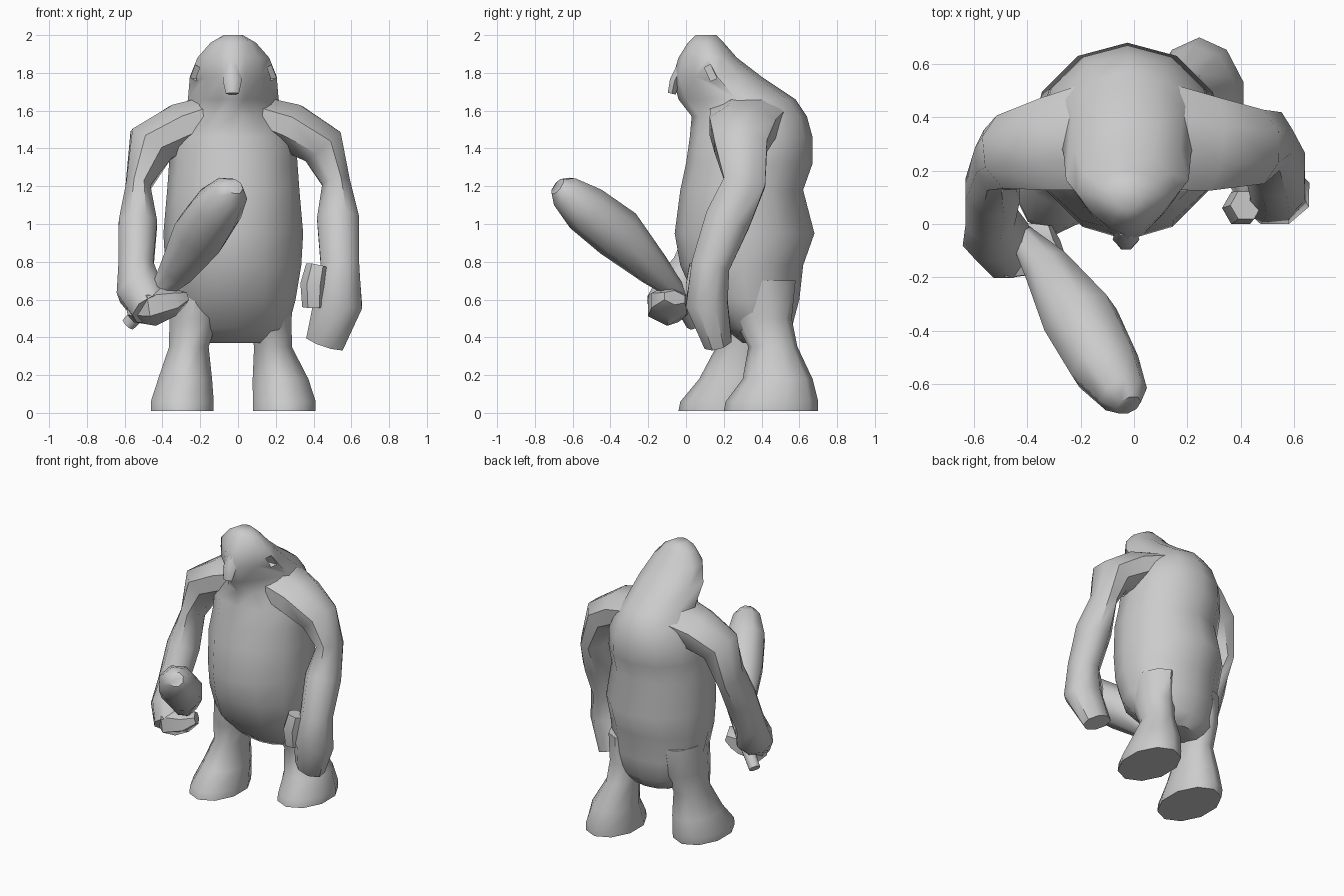
import bpy, bmesh, math
from mathutils import Vector, Euler

if "Cube" in bpy.data.objects:
    bpy.data.objects.remove(bpy.data.objects["Cube"])

grey = bpy.data.materials.new("stone grey")
grey.use_nodes = True
COLOUR = (0.6, 0.6, 0.6, 1)
grey.diffuse_color = COLOUR
grey.node_tree.nodes["Principled BSDF"].inputs["Base Color"].default_value = COLOUR


def loft(name, rings, angle=50):
    """Skin a stack of equal rings and cap both ends."""
    bm = bmesh.new()
    loops = [[bm.verts.new(p) for p in ring] for ring in rings]
    n = len(loops[0])
    for a, b in zip(loops, loops[1:]):
        for i in range(n):
            j = (i + 1) % n
            bm.faces.new((a[i], a[j], b[j], b[i]))
    bm.faces.new(loops[0][::-1])
    bm.faces.new(loops[-1])
    bmesh.ops.recalc_face_normals(bm, faces=bm.faces)
    mesh = bpy.data.meshes.new(name)
    bm.to_mesh(mesh)
    bm.free()
    mesh.materials.append(grey)
    obj = bpy.data.objects.new(name, mesh)
    bpy.context.collection.objects.link(obj)
    bpy.ops.object.select_all(action="DESELECT")
    obj.select_set(True)
    bpy.context.view_layer.objects.active = obj
    bpy.ops.object.shade_smooth_by_angle(angle=math.radians(angle))
    return obj


def slice_ring(z, left, right, front, back, taper=0, n=12):
    """Horizontal oval; taper narrows the front half."""
    cx, hx = (left + right) / 2, (right - left) / 2
    cy, hy = (front + back) / 2, (back - front) / 2
    ring = []
    for i in range(n):
        a = math.tau * i / n
        s, c = math.sin(a), math.cos(a)
        ring.append((cx + hx * s * (1 - taper * max(0, c)), cy - hy * c, z))
    return ring


def tube(name, stations, n=8, angle=50):
    """Loft along a path; each station is x, y, z, depth radius, width radius."""
    pts = [Vector(s[:3]) for s in stations]
    rings = []
    for i, s in enumerate(stations):
        t = (pts[min(i + 1, len(pts) - 1)] - pts[max(i - 1, 0)]).normalized()
        u = Vector((0, 1, 0))
        u = (u - t * t.dot(u)).normalized()
        v = t.cross(u)
        rings.append([pts[i] + u * s[3] * math.cos(math.tau * (k + .5) / n)
                      + v * s[4] * math.sin(math.tau * (k + .5) / n) for k in range(n)])
    return loft(name, rings, angle)


# Hunched torso running up into the head: z, half width, front, back, taper
TRUNK = [
    (0.37, .17, .30, .50, 0), (0.45, .29, .20, .56, 0), (0.60, .33, .05, .60, 0),
    (0.78, .36, -.03, .62, .1), (0.95, .37, -.06, .68, .1), (1.18, .35, -.03, .62, 0),
    (1.32, .34, .00, .67, 0), (1.46, .33, .02, .67, 0), (1.57, .28, .03, .64, .3),
    (1.66, .24, -.04, .58, .6), (1.78, .23, -.07, .40, .55), (1.88, .19, -.04, .27, .4),
    (1.96, .12, .01, .20, .2), (2.00, .05, .05, .16, 0)]
body = loft("body", [slice_ring(z, -.025 - w, -.025 + w, f, b, t)
                     for z, w, f, b, t in TRUNK])

# Slanted eye slots cut into the sides of the head
for side, label in ((-1, "right"), (1, "left")):
    bpy.ops.mesh.primitive_cube_add(size=1, location=(-.03 + side * .19, .13, 1.80))
    cutter = bpy.context.object
    cutter.name = label + "_eye_cutter"
    cutter.scale = (.14, .035, .08)
    cutter.rotation_euler = Euler((math.radians(25), 0, 0))
    cutter.hide_render = True
    cutter.hide_set(True)
    cut = body.modifiers.new(label + " eye slot", "BOOLEAN")
    cut.operation = "DIFFERENCE"
    cut.object = cutter

# Hooked nose
tube("nose", [(-.03, -.02, 1.84, .03, .04), (-.03, -.06, 1.76, .03, .05),
              (-.03, -.075, 1.69, .025, .035)], n=6)

# Legs: z, left, right, front, back
RIGHT_LEG = [(0.01, -.47, -.12, -.04, .47), (0.06, -.47, -.12, -.03, .48),
             (0.18, -.43, -.13, .07, .47), (0.35, -.37, -.15, .16, .45),
             (0.50, -.37, -.10, .13, .52), (0.70, -.36, -.08, .12, .55)]
LEFT_LEG = [(0.01, .07, .42, .20, .70), (0.06, .07, .42, .21, .70),
            (0.18, .07, .38, .30, .67), (0.35, .08, .29, .33, .59),
            (0.50, .05, .29, .25, .56), (0.70, .03, .30, .15, .58)]
for name, leg in (("right_leg", RIGHT_LEG), ("left_leg", LEFT_LEG)):
    loft(name, [slice_ring(*row, n=10) for row in leg])

# Arms sloping out of the shoulders
tube("left_arm", [(.08, .33, 1.58, .22, .11), (.28, .30, 1.51, .19, .14),
                  (.45, .29, 1.41, .15, .13), (.52, .31, 1.22, .12, .08),
                  (.53, .22, 1.02, .13, .12), (.54, .13, .78, .11, .11),
                  (.53, .11, .58, .12, .14), (.46, .17, .37, .08, .11)])
tube("left_thumb", [(.42, .07, .78, .06, .06), (.40, .06, .68, .07, .07),
                    (.40, .07, .56, .06, .06)], n=6)
tube("right_arm", [(-.13, .33, 1.58, .22, .11), (-.30, .30, 1.51, .19, .14),
                   (-.46, .27, 1.42, .15, .14), (-.53, .24, 1.20, .13, .07),
                   (-.53, .13, 1.00, .12, .11), (-.54, .03, .78, .11, .10),
                   (-.52, -.04, .65, .13, .13), (-.46, -.13, .55, .10, .11)])

# Fist wrapped round the club
tube("right_fist", [(-.56, -.04, .56, .07, .08), (-.45, -.10, .57, .12, .11),
                    (-.35, -.09, .59, .11, .08), (-.29, -.06, .61, .07, .04)], n=6)

# Club swelling toward a rounded tip
tube("club", [(-.58, .04, .47, .04, .04), (-.42, -.05, .64, .05, .05),
              (-.32, -.17, .76, .09, .10), (-.20, -.36, .95, .14, .15),
              (-.11, -.53, 1.08, .13, .14), (-.04, -.64, 1.17, .09, .10),
              (-.02, -.68, 1.20, .05, .05)])
